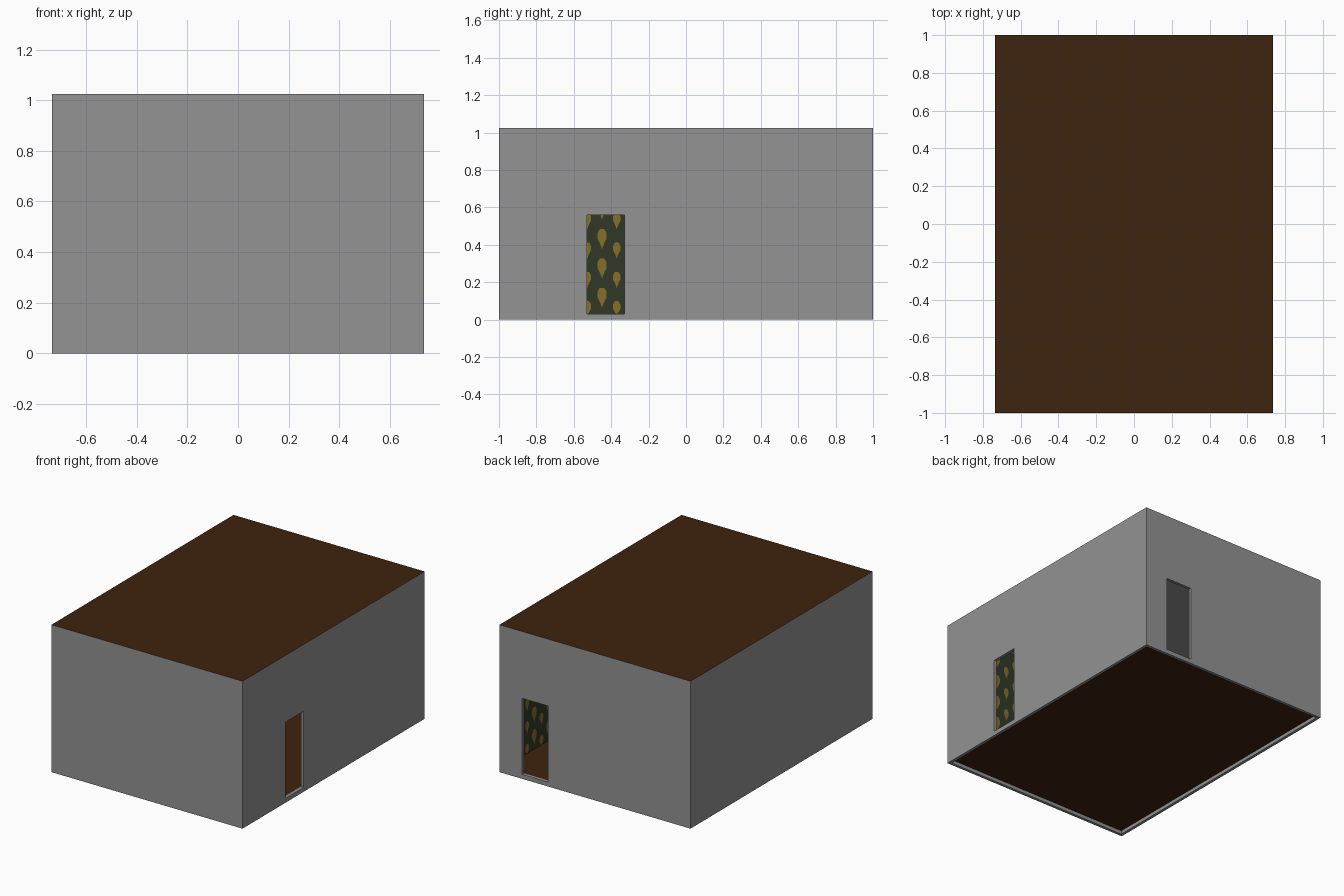
import bpy, bmesh, math
from mathutils import Vector

if "Cube" in bpy.data.objects:
    bpy.data.objects.remove(bpy.data.objects["Cube"])

X, Y, H = 0.735, 1.0, 1.025        # outer half sizes and height
T = 0.02                           # wall thickness
FLOOR, CEIL = 0.03, 1.0


def material(name, srgb):
    lin = [((c / 255 + 0.055) / 1.055) ** 2.4 for c in srgb]
    m = bpy.data.materials.new(name)
    m.diffuse_color = (*lin, 1)
    m.use_nodes = True
    m.node_tree.nodes["Principled BSDF"].inputs["Base Color"].default_value = m.diffuse_color
    return m


GREY = material("grey plaster", (147, 147, 147))
BROWN = material("dark brown wood", (63, 35, 15))
GREEN = material("dark green wallpaper", (49, 57, 38))
GOLD = material("gold wallpaper motif", (133, 111, 41))


def box(name, lo, hi):
    lo, hi = Vector(lo), Vector(hi)
    bm = bmesh.new()
    bmesh.ops.create_cube(bm, size=1)
    for v in bm.verts:
        v.co = Vector([(lo[i] + hi[i]) / 2 + v.co[i] * (hi[i] - lo[i]) for i in range(3)])
    me = bpy.data.meshes.new(name)
    bm.to_mesh(me)
    bm.free()
    ob = bpy.data.objects.new(name, me)
    bpy.context.collection.objects.link(ob)
    return ob


# House shell: solid block with room, underside recess and two doorways cut out
house = box("house_shell", (-X, -Y, 0), (X, Y, H))
cutters = [
    box("room_cutter", (-X + T, -Y + T, FLOOR), (X - T, Y - T, CEIL)),
    box("underside_cutter", (-X + T, -Y + T, -0.1), (X - T, Y - T, FLOOR - 0.006)),
    box("right_door_cutter", (X - 0.1, -0.53, FLOOR + 0.001), (X + 0.1, -0.33, 0.56)),
    box("back_door_cutter", (0.36, Y - 0.1, FLOOR + 0.001), (0.56, Y + 0.1, 0.56)),
]
for c in cutters:
    c.hide_render = True
    mod = house.modifiers.new(c.name, 'BOOLEAN')
    mod.operation = 'DIFFERENCE'
    mod.solver = 'EXACT'
    mod.object = c
bpy.context.view_layer.update()
deps = bpy.context.evaluated_depsgraph_get()
cut_mesh = bpy.data.meshes.new_from_object(house.evaluated_get(deps))
house.modifiers.clear()
house.data = cut_mesh
for c in cutters:
    bpy.data.objects.remove(c)

# Colours by position: brown roof and floor, green inside walls, grey elsewhere
cut_mesh.materials.clear()
for m in (GREY, BROWN, GREEN):
    cut_mesh.materials.append(m)
for p in cut_mesh.polygons:
    n, c = p.normal, p.center
    p.material_index = 0
    if abs(n.z) > 0.9:
        inside_floor = 0.02 < c.z < FLOOR + 0.0005
        if c.z > H - 0.005 or inside_floor:
            p.material_index = 1
    elif c.z > FLOOR:
        on_x = abs(n.x) > 0.9 and abs(abs(c.x) - (X - T)) < 0.002 and n.x * c.x < 0
        on_y = abs(n.y) > 0.9 and abs(abs(c.y) - (Y - T)) < 0.002 and n.y * c.y < 0
        if on_x or on_y:
            p.material_index = 2

# Wallpaper motifs: flat teardrops in staggered columns on every inside wall
MOTIF = [(0, -0.062), (0.012, -0.03), (0.025, -0.005), (0.025, 0.022), (0.012, 0.045),
         (-0.012, 0.045), (-0.025, 0.022), (-0.025, -0.005), (-0.012, -0.03)]
STEP = 0.157


def wallpaper(name, place, half, normal, door=None):
    bm = bmesh.new()
    for size, u0, w0 in ((1.0, -0.449, 0.125), (0.8, -0.3705, 0.062)):
        for i in range(-10, 13):
            for k in range(7):
                u, w = u0 + i * STEP, w0 + k * STEP
                if abs(u) > half - 0.026 or w > CEIL - 0.046:
                    continue
                if door and door[0] - 0.026 < u < door[1] + 0.026 and w < 0.625:
                    continue
                pts = [place(u + a * size, max(w + b * size, FLOOR)) for a, b in MOTIF]
                f = bm.faces.new([bm.verts.new(q) for q in pts])
                f.normal_update()
                if f.normal.dot(Vector(normal)) < 0:
                    f.normal_flip()
    me = bpy.data.meshes.new(name)
    bm.to_mesh(me)
    bm.free()
    me.materials.append(GOLD)
    bpy.context.collection.objects.link(bpy.data.objects.new(name, me))


ix, iy = X - T - 0.003, Y - T - 0.003
wallpaper("left_wall_motifs", lambda u, w: (-ix, u, w), iy, (1, 0, 0))
wallpaper("right_wall_motifs", lambda u, w: (ix, u, w), iy, (-1, 0, 0), (-0.53, -0.33))
wallpaper("front_wall_motifs", lambda u, w: (u, -iy, w), ix, (0, 1, 0))
wallpaper("back_wall_motifs", lambda u, w: (u, iy, w), ix, (0, -1, 0), (0.36, 0.56))
